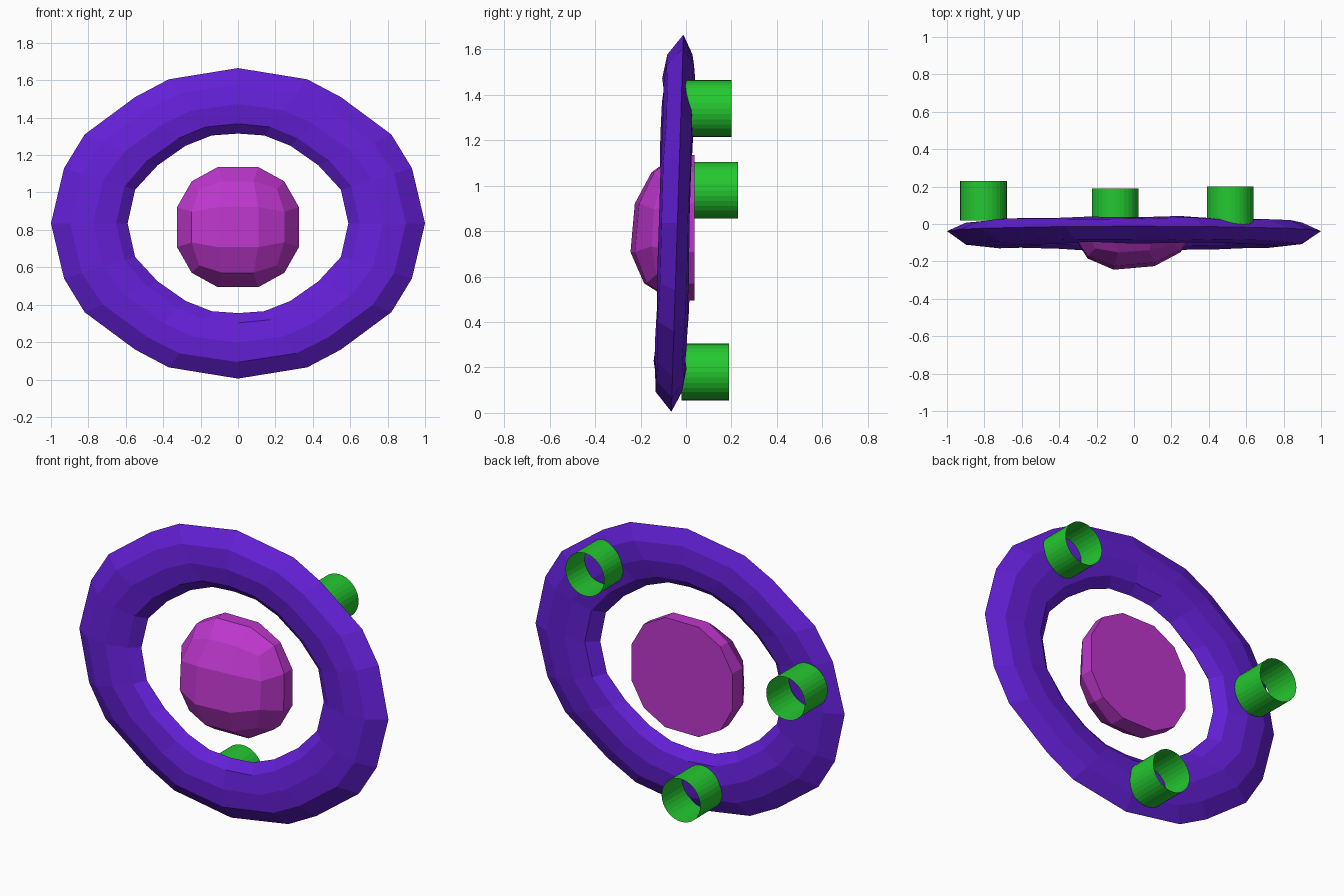
import bpy, bmesh, math, random
from mathutils import Matrix, Vector

if "Cube" in bpy.data.objects:
    bpy.data.objects.remove(bpy.data.objects["Cube"])

random.seed(4)
CZ = 0.835  # height of the ring centre


def material(name, rgb):
    m = bpy.data.materials.new(name)
    m.diffuse_color = (*rgb, 1)
    m.use_nodes = True
    m.node_tree.nodes["Principled BSDF"].inputs["Base Color"].default_value = m.diffuse_color
    return m


def finish(name, bm, mat, smooth=False):
    me = bpy.data.meshes.new(name)
    bm.to_mesh(me)
    bm.free()
    ob = bpy.data.objects.new(name, me)
    bpy.context.collection.objects.link(ob)
    me.materials.append(mat)
    for p in me.polygons:
        p.use_smooth = smooth
    return ob


purple = material("purple", (0.127, 0.014, 0.68))
magenta = material("magenta", (0.515, 0.038, 0.61))
green = material("green", (0.018, 0.578, 0.03))

# Faceted oval ring: one quarter of the outer and inner outlines, mirrored round
outer_q = [(0, 0.83), (0.37, 0.77), (0.55, 0.675), (0.82, 0.475), (0.93, 0.295), (1.0, 0)]
inner_q = [(0, 0.48), (0.14, 0.47), (0.28, 0.415), (0.43, 0.31), (0.55, 0.18), (0.59, 0)]
section = [(1, 0.012), (0.5, 0.058), (-0.1, 0.07), (-0.7, 0.05),
           (-1, 0), (-0.7, -0.05), (-0.1, -0.07), (0.5, -0.055)]


def full_loop(q):
    half = q + [(x, -z) for x, z in q[-2::-1]]
    return half + [(-x, z) for x, z in half[-2:0:-1]]


bm = bmesh.new()
rows = []
for (ox, oz), (ix, iz) in zip(full_loop(outer_q), full_loop(inner_q)):
    row = []
    for t, d in section:
        k = (1 + t) / 2
        x, z = ix + (ox - ix) * k, iz + (oz - iz) * k
        y = -0.05 + 0.032 * z + d
        if abs(t) < 1:
            y += random.uniform(-0.006, 0.006)
        row.append(bm.verts.new((x, y, z + CZ)))
    rows.append(row)
n, m = len(rows), len(section)
for i in range(n):
    for j in range(m):
        a, b = rows[i], rows[(i + 1) % n]
        bm.faces.new((a[j], b[j], b[(j + 1) % m], a[(j + 1) % m]))
bmesh.ops.recalc_face_normals(bm, faces=bm.faces)
finish("oval_ring", bm, purple)

# Central dome: a cube-sphere cut in half, flat side at the back
bm = bmesh.new()
bmesh.ops.create_cube(bm, size=2)
bmesh.ops.subdivide_edges(bm, edges=bm.edges[:], cuts=2, use_grid_fill=True)
for v in bm.verts:
    v.co.normalize()
cut = bmesh.ops.bisect_plane(bm, geom=bm.verts[:] + bm.edges[:] + bm.faces[:],
                             plane_co=(0, 0, 0), plane_no=(0, 1, 0), clear_outer=True)
rim = [e for e in cut["geom_cut"] if isinstance(e, bmesh.types.BMEdge)]
bmesh.ops.contextual_create(bm, geom=rim)
for v in bm.verts:
    x, y, z = v.co
    lean = -y * (0.035 * z + 0.035 * x)
    v.co = Vector((x * 0.36, 0.037 + y * 0.29 + lean, 0.815 + z * 0.355))
bmesh.ops.recalc_face_normals(bm, faces=bm.faces)
finish("dome", bm, magenta)

# Open tubes on the back of the ring: x, z and rear end y
for i, (x, z, end) in enumerate([(-0.805, 0.98, 0.23), (0.515, 1.34, 0.20), (-0.10, 0.18, 0.19)]):
    length = 0.21
    bm = bmesh.new()
    bmesh.ops.create_cone(bm, cap_ends=False, segments=32, radius1=0.125, radius2=0.125,
                          depth=length,
                          matrix=Matrix.Translation((x, end - length / 2, z))
                          @ Matrix.Rotation(math.pi / 2, 4, "X"))
    finish(f"rear_tube_{i + 1}", bm, green)
